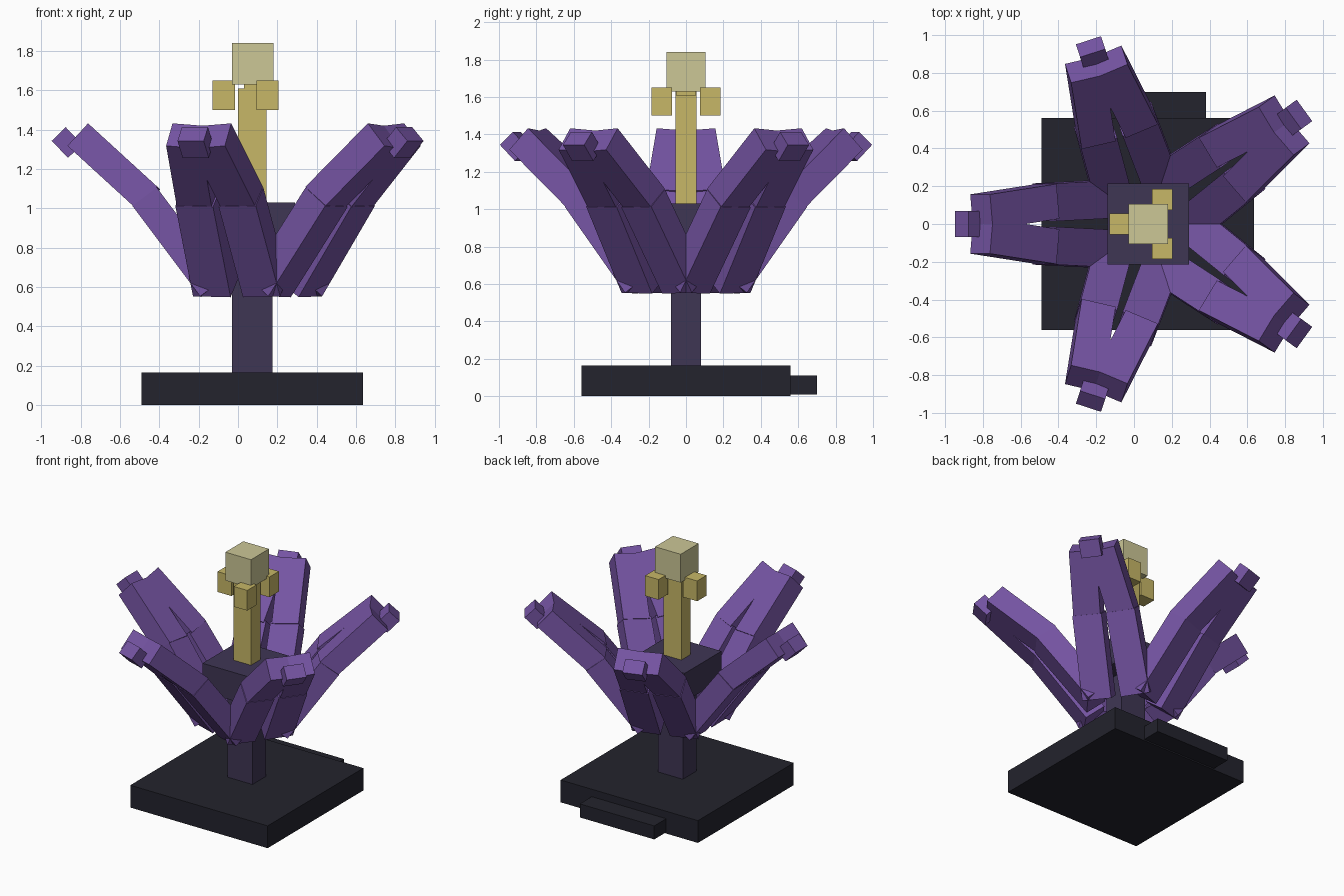
import bpy
from math import cos, sin, radians
from mathutils import Matrix, Vector

cube = bpy.data.objects.get("Cube")
if cube:
    bpy.data.objects.remove(cube, do_unlink=True)

CENTRE = Vector((0.075, 0, 0))


def material(name, *rgb):
    """Flat colour from 0-255 display values."""
    lin = [((c / 255 + 0.055) / 1.055) ** 2.4 for c in rgb] + [1]
    mat = bpy.data.materials.new(name)
    mat.use_nodes = True
    mat.diffuse_color = lin
    mat.node_tree.nodes["Principled BSDF"].inputs["Base Color"].default_value = lin
    return mat


PURPLE = material("petal purple", 117, 84, 163)
STEM = material("stem dark violet", 63, 54, 84)
BASE = material("base charcoal", 35, 35, 45)
GOLD = material("stamen gold", 199, 183, 103)
CREAM = material("head cream", 204, 199, 150)


def box(name, mat, matrix, size):
    bpy.ops.mesh.primitive_cube_add(size=1)
    obj = bpy.context.object
    obj.name = name
    obj.data.transform(matrix @ Matrix.Diagonal((*size, 1)))
    obj.data.materials.append(mat)
    return obj


def block(name, mat, low, high):
    """Upright box between two corners."""
    low, high = Vector(low), Vector(high)
    return box(name, mat, Matrix.Translation((low + high) / 2), high - low)


def beam(name, mat, start, end, width, thickness, angle):
    """Box running from start to end (radius, sideways, height), turned about the stem."""
    start, end = Vector(start), Vector(end)
    along = (end - start).normalized()
    normal = along.cross(Vector((0, 1, 0))).normalized()
    side = normal.cross(along)
    frame = Matrix((along, side, normal)).transposed().to_4x4()
    frame.translation = (start + end) / 2
    turn = Matrix.Translation(CENTRE) @ Matrix.Rotation(radians(angle), 4, "Z")
    return box(name, mat, turn @ frame, ((end - start).length, width, thickness))


# Base with rear tab, stem and flower cup
block("base", BASE, (-0.49, -0.56, 0), (0.635, 0.56, 0.165))
block("base_tab", BASE, (-0.23, 0.55, 0.01), (0.38, 0.70, 0.11))
block("stem", STEM, (-0.03, -0.08, 0.16), (0.175, 0.08, 0.90))
block("flower_cup", STEM, (-0.14, -0.215, 0.82), (0.29, 0.215, 1.03))

# Pistil with head and three stamens
block("pistil", GOLD, (0, -0.055, 1.03), (0.145, 0.055, 1.61))
block("pistil_head", CREAM, (-0.03, -0.105, 1.63), (0.18, 0.105, 1.84))
block("pistil_neck", GOLD, (0.03, -0.05, 1.60), (0.12, 0.05, 1.64))
block("stamen_right", GOLD, (-0.13, -0.055, 1.5), (-0.015, 0.055, 1.65))
for s, word in ((-1, "front"), (1, "back")):
    block("stamen_" + word, GOLD, (0.095, s * 0.13 - 0.055, 1.5), (0.205, s * 0.13 + 0.055, 1.65))

# Five petals, each of two lower slabs, two upper slabs and a tip
for i in range(5):
    angle = 180 + 72 * i
    tag = f"_{i + 1}"
    for s in (-1, 1):
        beam("petal_lower" + tag, PURPLE, (0.203, s * 0.133, 0.597), (0.548, s * 0.115, 1.057),
             0.2, 0.155, angle)
        beam("petal_upper" + tag, PURPLE, (0.53, s * 0.12, 1.046), (0.882, s * 0.065, 1.368),
             0.185, 0.155, angle)
    beam("petal_tip" + tag, PURPLE, (0.903, 0, 1.292), (0.987, 0, 1.378), 0.14, 0.1, angle)
